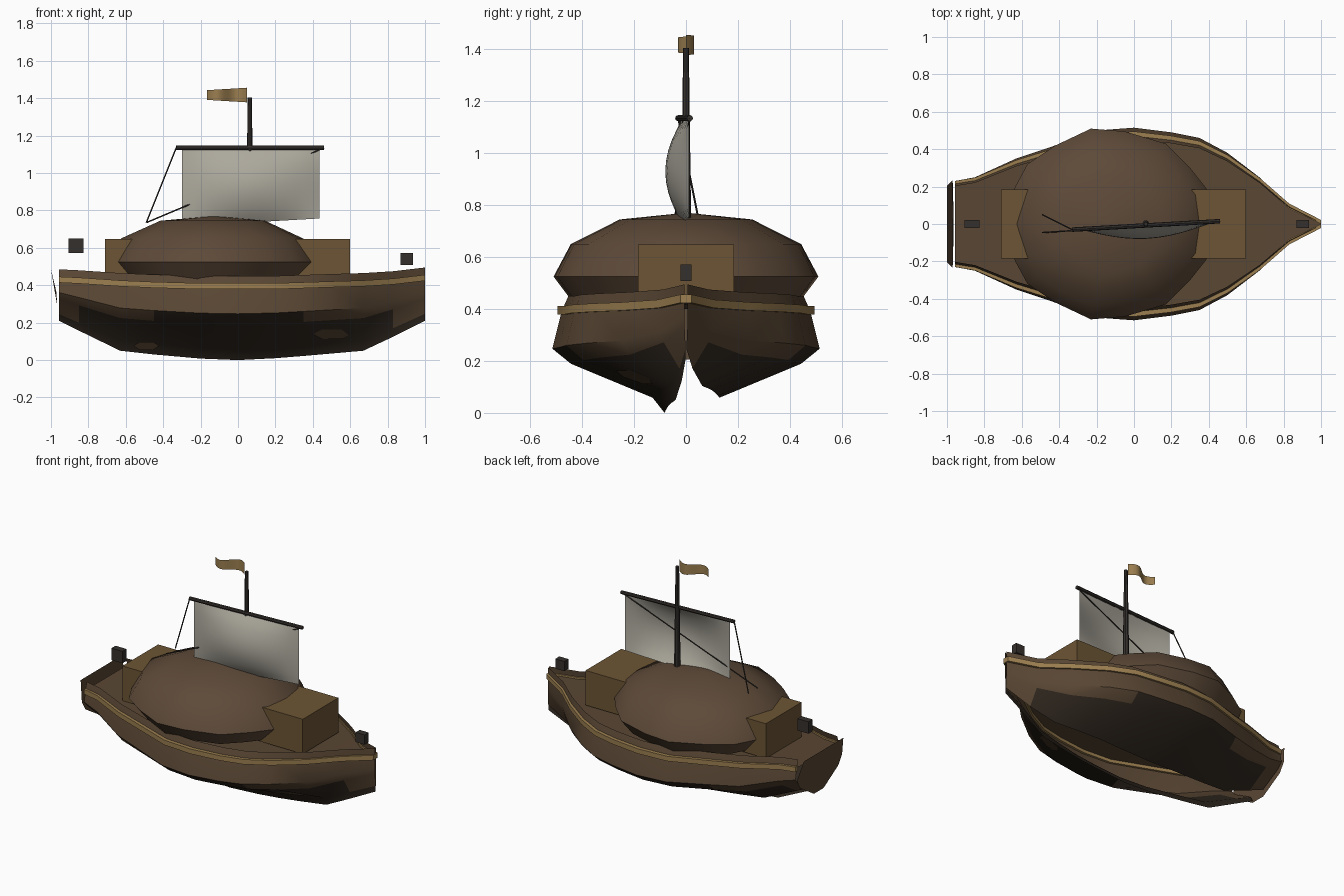
import bpy, bmesh, math
from mathutils import Vector

if "Cube" in bpy.data.objects:
    bpy.data.objects.remove(bpy.data.objects["Cube"])


def mat(name, r, g, b):
    m = bpy.data.materials.new(name)
    m.diffuse_color = (r, g, b, 1)
    m.use_nodes = True
    m.node_tree.nodes["Principled BSDF"].inputs["Base Color"].default_value = m.diffuse_color
    return m


HULL = mat("hull_wood", .10, .062, .034)
KEEL = mat("tarred_wood", .03, .021, .014)
DOME = mat("dome_wood", .11, .068, .04)
CRATE = mat("crate_wood", .15, .09, .035)
TAN = mat("trim_wood", .33, .21, .08)
SAIL = mat("canvas", .42, .40, .34)
DARK = mat("spar_wood", .035, .03, .026)


def mesh(name, verts, faces, *mats):
    me = bpy.data.meshes.new(name)
    me.from_pydata(verts, [], faces)
    for m in mats:
        me.materials.append(m)
    bm = bmesh.new()
    bm.from_mesh(me)
    bmesh.ops.recalc_face_normals(bm, faces=bm.faces)
    bm.to_mesh(me)
    bm.free()
    ob = bpy.data.objects.new(name, me)
    bpy.context.collection.objects.link(ob)
    return ob


def loft(name, rows, *mats, closed=False, cap=False):
    """Skin equal-length rows of points."""
    n = len(rows[0])
    faces = []
    for i in range(len(rows) - 1):
        for j in range(n if closed else n - 1):
            k = (j + 1) % n
            faces.append((i * n + j, i * n + k, (i + 1) * n + k, (i + 1) * n + j))
    if cap:
        faces += [tuple(range(n)), tuple(range((len(rows) - 1) * n, len(rows) * n))]
    return mesh(name, [p for r in rows for p in r], faces, *mats)


def box(name, x0, x1, y, z0, z1, m):
    return loft(name, [[(x, -y, z0), (x, y, z0), (x, y, z1), (x, -y, z1)] for x in (x0, x1)],
                m, closed=True, cap=True)


def rod(name, a, b, r0, r1, m, sides=8):
    a, b = Vector(a), Vector(b)
    q = (b - a).to_track_quat('Z', 'Y')
    ring = lambda c, r: [c + q @ Vector((r * math.cos(t), r * math.sin(t), 0))
                         for t in (2 * math.pi * i / sides for i in range(sides))]
    return loft(name, [ring(a, r0), ring(b, r1)], m, closed=True, cap=True)


# Hull stations: x, half breadth, keel height, sheer height
ST = [(-.957, .23, .21, .485), (-.85, .25, .157, .48), (-.63, .35, .05, .465),
      (-.45, .41, .03, .457), (-.2, .50, .008, .45), (0, .515, 0, .45),
      (.2, .49, .01, .45), (.35, .46, .022, .455), (.5, .38, .035, .46),
      (.67, .25, .05, .465), (.83, .10, .125, .475), (1, .006, .21, .495)]
# Section: breadth fraction, height fraction, from rail to keel
SEC = [(.88, 1), (.93, .87), (1, .55), (.86, .42), (.25, .13), (.16, 0)]


def lerp(a, b, t):
    return a + (b - a) * t


# Hull sides; the keel strip survives on one side only
for side, name, cut in ((-1, "hull_side_near", 6), (1, "hull_side_far", 5)):
    rows = [[(x, side * b * f, lerp(k, s, h)) for f, h in SEC[:cut]] for x, b, k, s in ST]
    ob = loft(name, rows, HULL, KEEL)
    for p in ob.data.polygons:
        if p.center.z < .23:
            p.material_index = 1
    # Trim band along the hull
    band = []
    for x, b, k, s in ST:
        y0, y1, z = max(.93 * b - .012, 0), .93 * b + .016, s - .055
        band.append([(x, side * y0, z - .016), (x, side * y1, z - .016),
                     (x, side * y1, z + .016), (x, side * y0, z + .016)])
    loft("trim_band", band, TAN, closed=True, cap=True)

# Deck
loft("deck", [[(x, -.91 * b, s - .05), (x, .91 * b, s - .05)] for x, b, k, s in ST], HULL)

# Raked transom
mesh("transom", [(-.965, -.05, .205), (-.965, .05, .205), (-.968, .2, .30), (-.97, .235, .36),
                 (-1, .205, .485), (-1, -.205, .485), (-.97, -.235, .36), (-.968, -.2, .30)],
     [tuple(range(8))], HULL)


# Hull patches following the side surface
def side_y(x, z):
    i = max(j for j in range(len(ST) - 1) if ST[j][0] <= x)
    t = (x - ST[i][0]) / (ST[i + 1][0] - ST[i][0])
    _, b, k, s = [lerp(u, v, t) for u, v in zip(ST[i], ST[i + 1])]
    h = (z - k) / (s - k)
    for (f0, h0), (f1, h1) in zip(SEC, SEC[1:]):
        if h >= h1:
            return -b * lerp(f1, f0, (h - h1) / (h0 - h1))
    return -b * SEC[-1][0]


for cx, cz, w, d in ((.5, .142, .10, .03), (-.49, .08, .07, .025)):
    pts = [(cx + w * math.cos(a), cz + d * math.sin(a)) for a in (math.pi / 3 * i for i in range(6))]
    mesh("hull_patch", [(x, side_y(x, z) - .006, z - .004) for x, z in pts], [tuple(range(6))], HULL)

# Rounded central dome
half = [(-.70, 0), (-.635, .2), (-.57, .32), (-.42, .42), (-.23, .51), (-.05, .495),
        (.17, .43), (.30, .30), (.395, .18), (.42, 0)]
outline = half + [(x, -y) for x, y in half[-2:0:-1]]
levels = [(.86, .43), (1, .525), (.87, .65), (.5, .745), (.02, .77)]
loft("dome", [[(-.13 + (x + .13) * f, y * f, z) for x, y in outline] for f, z in levels],
     DOME, closed=True, cap=True)

# Cabins fore and aft, and the small lanterns
box("aft_cabin", -.71, -.45, .185, .42, .648, CRATE)
box("fore_cabin", .22, .6, .185, .42, .648, CRATE)
box("stern_lantern", -.905, -.825, .021, .572, .65, DARK)
box("bow_lantern", .87, .935, .021, .508, .572, DARK)

# Mast, yard and ropes
rod("mast", (.063, 0, .43), (.063, 0, 1.405), .024, .011, DARK)
yl, yr = (-.33, -.03, 1.135), (.46, .015, 1.135)
rod("yard", yl, yr, .012, .012, DARK)
rod("brace_rope", yl, (-.49, .05, .735), .004, .004, DARK, 5)
rod("brace_rope", yr, (-.49, -.045, .735), .004, .004, DARK, 5)

# Billowing sail
rows = []
for i in range(11):
    v = i / 10
    row = []
    for j in range(13):
        u = j / 12
        x = lerp(-.30, .435, u)
        belly = .072 * math.sin(math.pi * u) * math.sin(math.pi * v) ** .8
        row.append((x, lerp(-.026, .012, u) - belly, lerp(1.127, lerp(.715, .757, u), v)))
    rows.append(row)
loft("sail", rows, SAIL)

# Waving pennant
rows = []
for i in range(13):
    u = i / 12
    x, y = lerp(.047, -.165, u), .03 * math.sin(2 * math.pi * u)
    h = lerp(.039, .026, u)
    rows.append([(x, y, 1.417 - h), (x, y, 1.417 + h)])
loft("pennant", rows, TAN)

# Smooth rounded forms, keep hard edges
for ob in bpy.context.collection.objects:
    ob.select_set(True)
    bpy.context.view_layer.objects.active = ob
bpy.ops.object.shade_smooth_by_angle(angle=math.radians(40))
